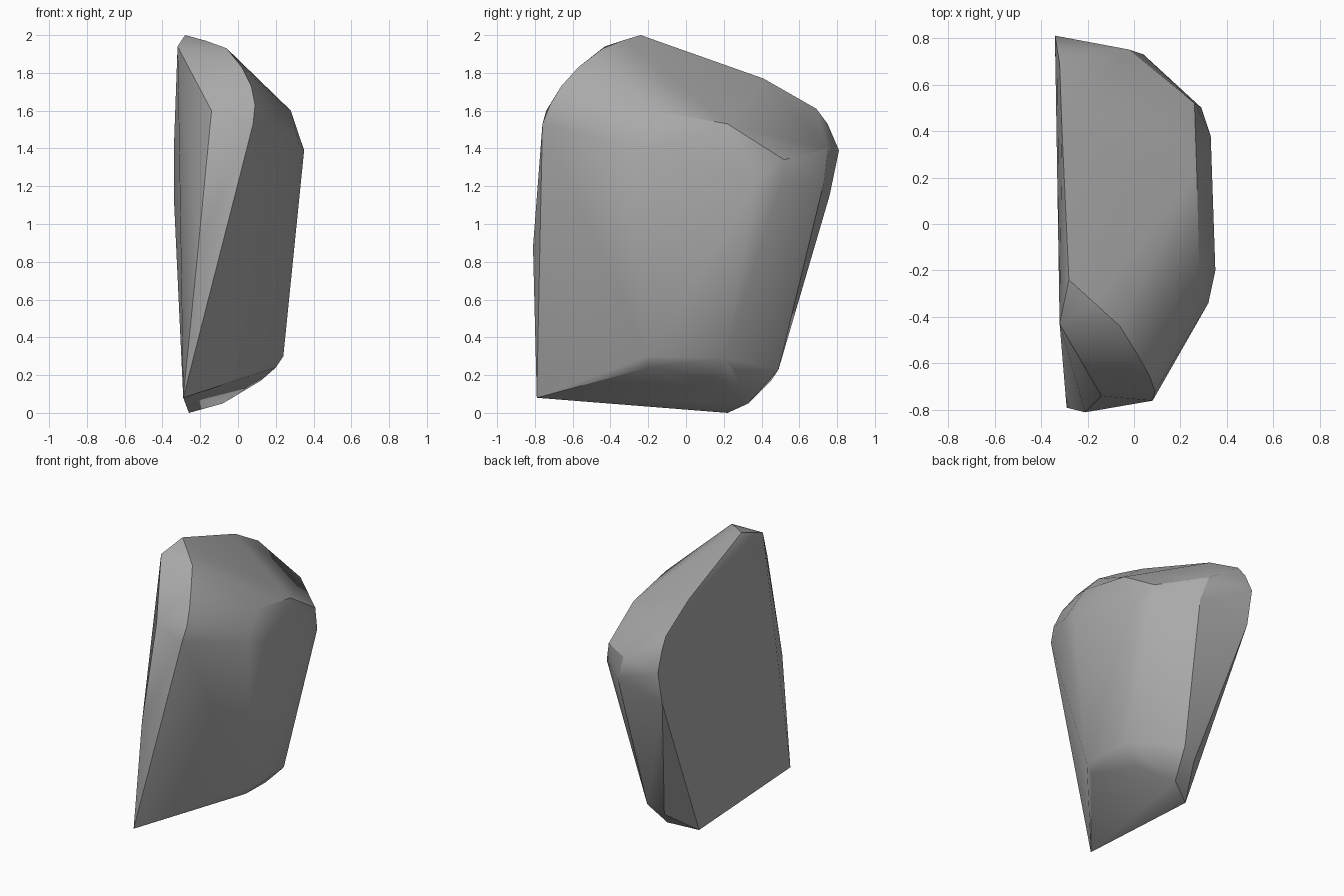
import bpy
import bmesh
import math
from mathutils import Vector

# Remove the default cube only
default_cube = bpy.data.objects.get("Cube")
if default_cube:
    bpy.data.objects.remove(default_cube, do_unlink=True)


def make_material(name, colour):
    material = bpy.data.materials.new(name)
    material.use_nodes = True
    material.diffuse_color = colour
    shader = next(n for n in material.node_tree.nodes if n.type == "BSDF_PRINCIPLED")
    shader.inputs["Base Color"].default_value = colour
    shader.inputs["Roughness"].default_value = 0.9
    return material


def build_hull(name, outlines, material):
    """Wrap a convex stone skin around a few guiding outlines."""
    mesh = bpy.data.meshes.new(name)
    stone = bpy.data.objects.new(name, mesh)
    bpy.context.collection.objects.link(stone)
    bm = bmesh.new()
    for outline in outlines:
        for point in outline:
            bm.verts.new(Vector(point))
    hull = bmesh.ops.convex_hull(bm, input=bm.verts[:])
    # Drop guide points that ended up inside the skin
    unused = {v for v in hull["geom_interior"] + hull["geom_unused"]
              if isinstance(v, bmesh.types.BMVert)}
    bmesh.ops.delete(bm, geom=list(unused), context="VERTS")
    # Merge almost level triangles into broad facets
    bmesh.ops.dissolve_limit(bm, angle_limit=math.radians(2),
                             verts=bm.verts[:], edges=bm.edges[:])
    bmesh.ops.recalc_face_normals(bm, faces=bm.faces[:])
    bm.to_mesh(mesh)
    bm.free()
    mesh.materials.append(material)
    return stone


# Curved edge climbing the front and rolling over the top
front_edge = [(-0.29, -0.79, 0.08), (0.08, -0.76, 1.53), (0.09, -0.72, 1.63),
              (0.07, -0.66, 1.73), (0.02, -0.57, 1.83), (-0.06, -0.44, 1.93),
              (-0.17, -0.34, 1.97), (-0.28, -0.24, 2.0)]

# Chipped front corner beside the flat split face
front_chip = [(-0.32, -0.43, 1.94), (-0.14, -0.74, 1.6), (-0.21, -0.81, 0.88)]

# Sloping shoulder of the bulging side
shoulder = [(0.28, -0.17, 1.6), (0.27, 0.22, 1.53), (0.32, -0.34, 1.43),
            (0.35, -0.2, 1.39), (0.33, 0.38, 1.24), (0.29, 0.5, 1.2),
            (0.26, 0.52, 1.34)]

# Back edge falling from the top and down to the heel
back_edge = [(-0.31, 0.41, 1.77), (-0.32, 0.69, 1.61), (-0.33, 0.75, 1.53),
             (-0.34, 0.81, 1.39), (-0.02, 0.75, 1.4), (0.04, 0.73, 1.22),
             (-0.34, 0.76, 1.15)]

# Rounded underside
base = [(0.24, -0.2, 0.3), (0.2, -0.2, 0.24), (0.23, 0.2, 0.29),
        (0.12, 0.15, 0.17), (0.13, 0.27, 0.22), (-0.03, 0.49, 0.23),
        (-0.08, 0.33, 0.05), (-0.14, 0.45, 0.17), (-0.26, 0.22, 0.0)]

grey_stone = make_material("grey stone", (0.4, 0.4, 0.4, 1.0))
rock = build_hull("rock", [front_edge, front_chip, shoulder, back_edge, base],
                  grey_stone)

# Soft shading across gentle bends, crisp at the hard breaks
bpy.ops.object.select_all(action="DESELECT")
rock.select_set(True)
bpy.context.view_layer.objects.active = rock
bpy.ops.object.shade_smooth_by_angle(angle=math.radians(30))
